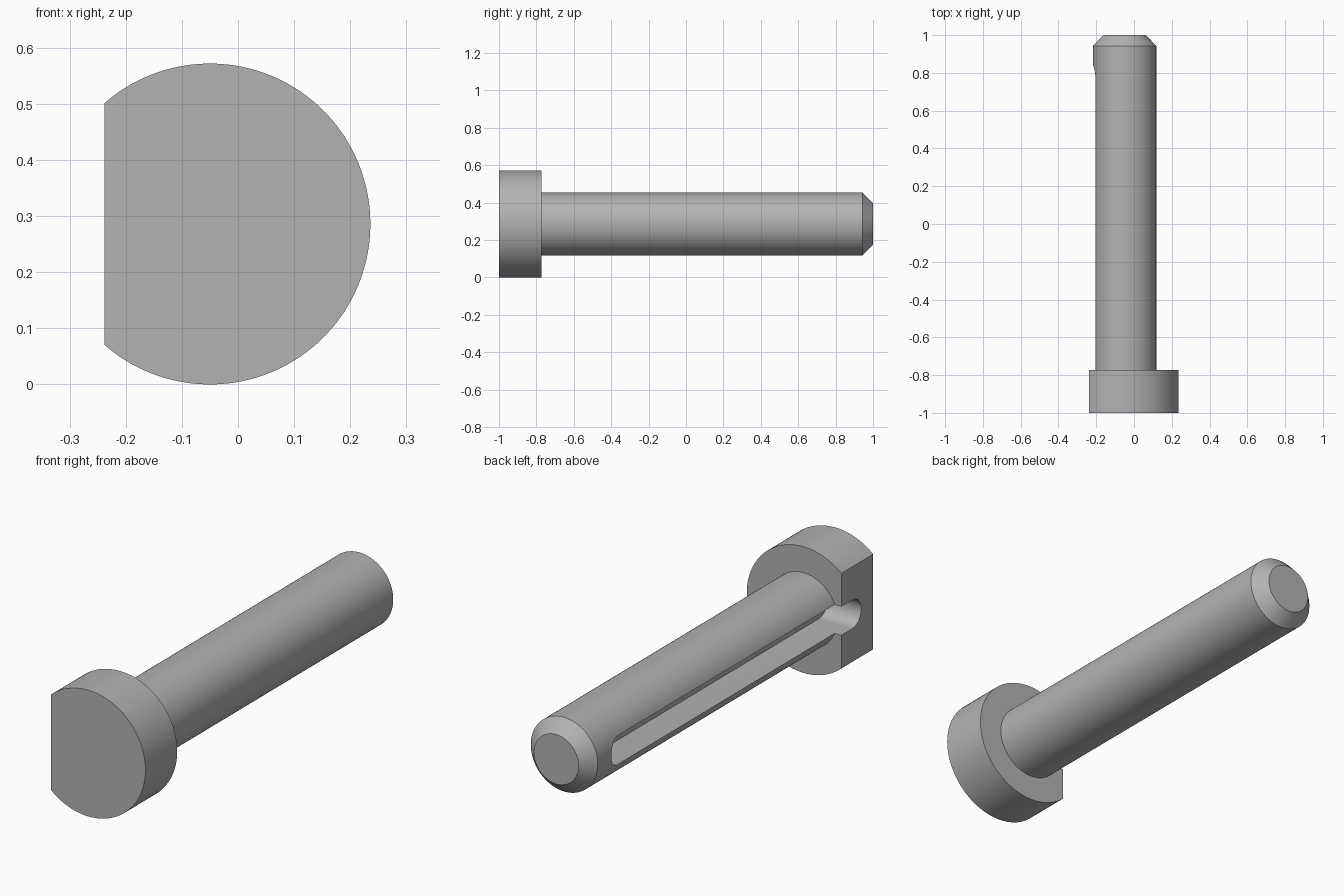
import bpy, bmesh, math
from mathutils import Vector

if "Cube" in bpy.data.objects:
    bpy.data.objects.remove(bpy.data.objects["Cube"], do_unlink=True)

AXIS = Vector((-0.05, 0, 0.286))   # centre line of the pin, along y
FLAT_X = -0.238                    # flat side of the head
SLOT_FLOOR, SLOT_R = -0.07, 0.065
SLOT_ENDS = (-0.85, 0.78)          # centres of the rounded slot ends

steel = bpy.data.materials.new("steel grey")
steel.use_nodes = True
grey = (0.45, 0.45, 0.45, 1)
steel.diffuse_color = grey
steel.node_tree.nodes["Principled BSDF"].inputs["Base Color"].default_value = grey


def add_object(name, bm):
    bmesh.ops.recalc_face_normals(bm, faces=bm.faces)
    mesh = bpy.data.meshes.new(name)
    bm.to_mesh(mesh)
    bm.free()
    mesh.materials.append(steel)
    obj = bpy.data.objects.new(name, mesh)
    bpy.context.collection.objects.link(obj)
    return obj


# Headed pin: one turned body, with (y, radius) rings joined into bands
PROFILE = [(-1, 0.286), (-0.772, 0.286), (-0.772, 0.168), (0.943, 0.168), (1, 0.112)]
SIDES = 96
bm = bmesh.new()
rings = []
for y, r in PROFILE:
    angles = [math.tau * i / SIDES for i in range(SIDES)]
    rings.append([bm.verts.new(AXIS + Vector((r * math.cos(a), y, r * math.sin(a))))
                  for a in angles])
for a, b in zip(rings, rings[1:]):
    for i in range(SIDES):
        j = (i + 1) % SIDES
        bm.faces.new((a[i], a[j], b[j], b[i]))
bm.faces.new(rings[0])
bm.faces.new(rings[-1])

# Flat cut on the side of the head
cut = bmesh.ops.bisect_plane(bm, geom=bm.verts[:] + bm.edges[:] + bm.faces[:],
                             plane_co=(FLAT_X, 0, 0), plane_no=(-1, 0, 0),
                             clear_outer=True)
rim = [e for e in cut["geom_cut"] if isinstance(e, bmesh.types.BMEdge)]
bmesh.ops.holes_fill(bm, edges=rim)
pin = add_object("headed_pin", bm)

# Round-ended slot running from the head along the shank
bm = bmesh.new()
outline = []
for centre, start in zip(SLOT_ENDS, (math.pi / 2, -math.pi / 2)):
    for i in range(25):
        a = start + math.pi * i / 24
        outline.append(bm.verts.new((-0.4, centre + SLOT_R * math.cos(a),
                                     AXIS.z + SLOT_R * math.sin(a))))
face = bm.faces.new(outline)
ext = bmesh.ops.extrude_face_region(bm, geom=[face])
moved = [v for v in ext["geom"] if isinstance(v, bmesh.types.BMVert)]
bmesh.ops.translate(bm, verts=moved, vec=(SLOT_FLOOR + 0.4, 0, 0))
cutter = add_object("slot_cutter", bm)
cutter.hide_render = True

slot = pin.modifiers.new("slot", "BOOLEAN")
slot.operation = "DIFFERENCE"
slot.solver = "EXACT"
slot.object = cutter

# Bake the slot and smooth the round surfaces
bpy.ops.object.select_all(action="DESELECT")
bpy.context.view_layer.objects.active = pin
pin.select_set(True)
bpy.ops.object.modifier_apply(modifier="slot")
bpy.data.objects.remove(cutter, do_unlink=True)
bpy.ops.object.shade_smooth_by_angle(angle=math.radians(30))
